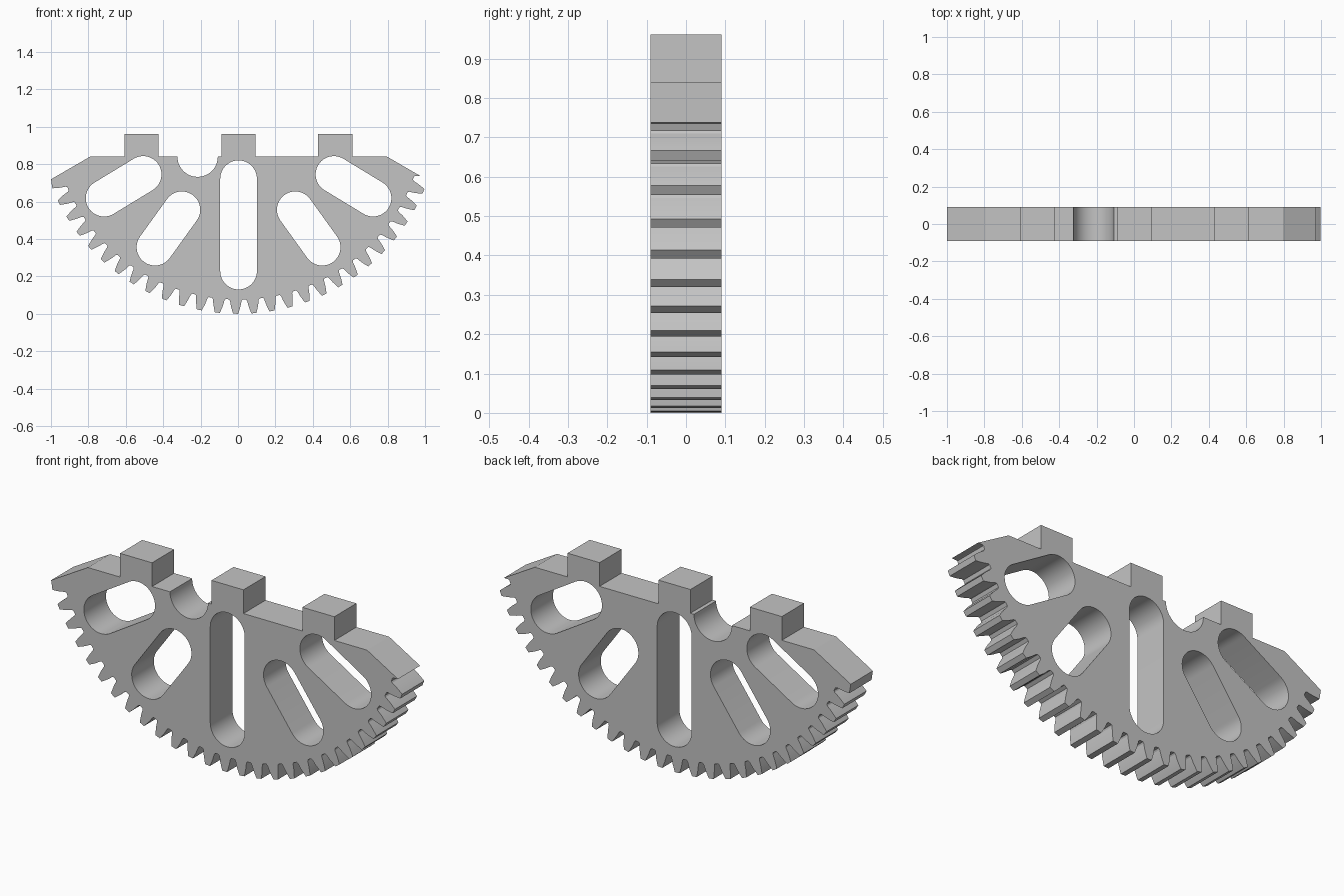
import bpy, bmesh
from math import sin, cos, pi, atan2
from mathutils import Vector

cube = bpy.data.objects.get("Cube")
if cube:
    bpy.data.objects.remove(cube, do_unlink=True)

HALF = 0.09            # half thickness
CX, TIP = 0.003, 1.074  # gear centre x, tip radius (centre height equals it)
PITCH = 2 * pi / 69
PHASE = -0.0147
TOP, TAB = 0.84, 0.962


def polar(r, a):
    return (CX + r * sin(a), TIP - r * cos(a))


def arc(x, z, r, start, end, n=24):
    return [(x + r * cos(start + (end - start) * i / n),
             z + r * sin(start + (end - start) * i / n)) for i in range(n + 1)]


def slot(a, b, r=0.098):
    """Stadium-shaped loop around the segment a-b."""
    t = atan2(b[1] - a[1], b[0] - a[0])
    return arc(*b, r, t - pi / 2, t + pi / 2) + arc(*a, r, t + pi / 2, t + 3 * pi / 2)


# Half tooth: radius and half angle from root to tip
FLANK = [(0.998, 0.036), (1.005, 0.031), (1.035, 0.0245), (1.06, 0.017), (TIP, 0.0125)]

# Toothed rim, left to right
outline = []
for k in range(-13, 14):
    c = PHASE + k * PITCH
    if k > -13:
        outline += [polar(r, c - h) for r, h in FLANK]
    outline += [polar(r, c + h) for r, h in reversed(FLANK)]
c = PHASE + 14 * PITCH
outline += [polar(r, c - h) for r, h in FLANK[:2]]

# Right chamfer, top edge with three tabs and a round notch, left chamfer
outline += [(0.973, 0.738), (0.797, TOP)]
for x in (0.52, 0.003, -0.517):
    outline += [(x + 0.091, TOP), (x + 0.091, TAB), (x - 0.091, TAB), (x - 0.091, TOP)]
    if x == 0.003:
        outline += arc(-0.216, TOP, 0.108, 0, -pi)
outline += [(-0.791, TOP), (-1.0, 0.719)]

# Lightening slots, mirrored about the centre
loops = [outline, slot((CX, 0.228), (CX, 0.722))]
for s in (-1, 1):
    for a, b in (((0.719, 0.618), (0.51, 0.745)), ((0.447, 0.356), (0.303, 0.556))):
        loops.append(slot((CX + s * a[0], a[1]), (CX + s * b[0], b[1])))

# Fill the profile and extrude it to thickness
bm = bmesh.new()
for loop in loops:
    vs = [bm.verts.new((x, -HALF, z)) for x, z in loop]
    for i, v in enumerate(vs):
        bm.edges.new((v, vs[i - 1]))
bmesh.ops.triangle_fill(bm, use_beauty=True, edges=bm.edges[:], normal=(0, -1, 0))
ext = bmesh.ops.extrude_face_region(bm, geom=bm.faces[:], use_keep_orig=True)
moved = [g for g in ext["geom"] if isinstance(g, bmesh.types.BMVert)]
bmesh.ops.translate(bm, verts=moved, vec=Vector((0, 2 * HALF, 0)))
bmesh.ops.recalc_face_normals(bm, faces=bm.faces[:])

mesh = bpy.data.meshes.new("gear_sector")
bm.to_mesh(mesh)
bm.free()
gear = bpy.data.objects.new("gear_sector", mesh)
bpy.context.collection.objects.link(gear)

# Plain grey finish
grey = bpy.data.materials.new("light_grey")
grey.use_nodes = True
colour = (0.55, 0.55, 0.55, 1)
grey.diffuse_color = colour
grey.node_tree.nodes["Principled BSDF"].inputs["Base Color"].default_value = colour
mesh.materials.append(grey)

bpy.ops.object.select_all(action="DESELECT")
gear.select_set(True)
bpy.context.view_layer.objects.active = gear
bpy.ops.object.shade_smooth_by_angle(angle=pi / 9)
